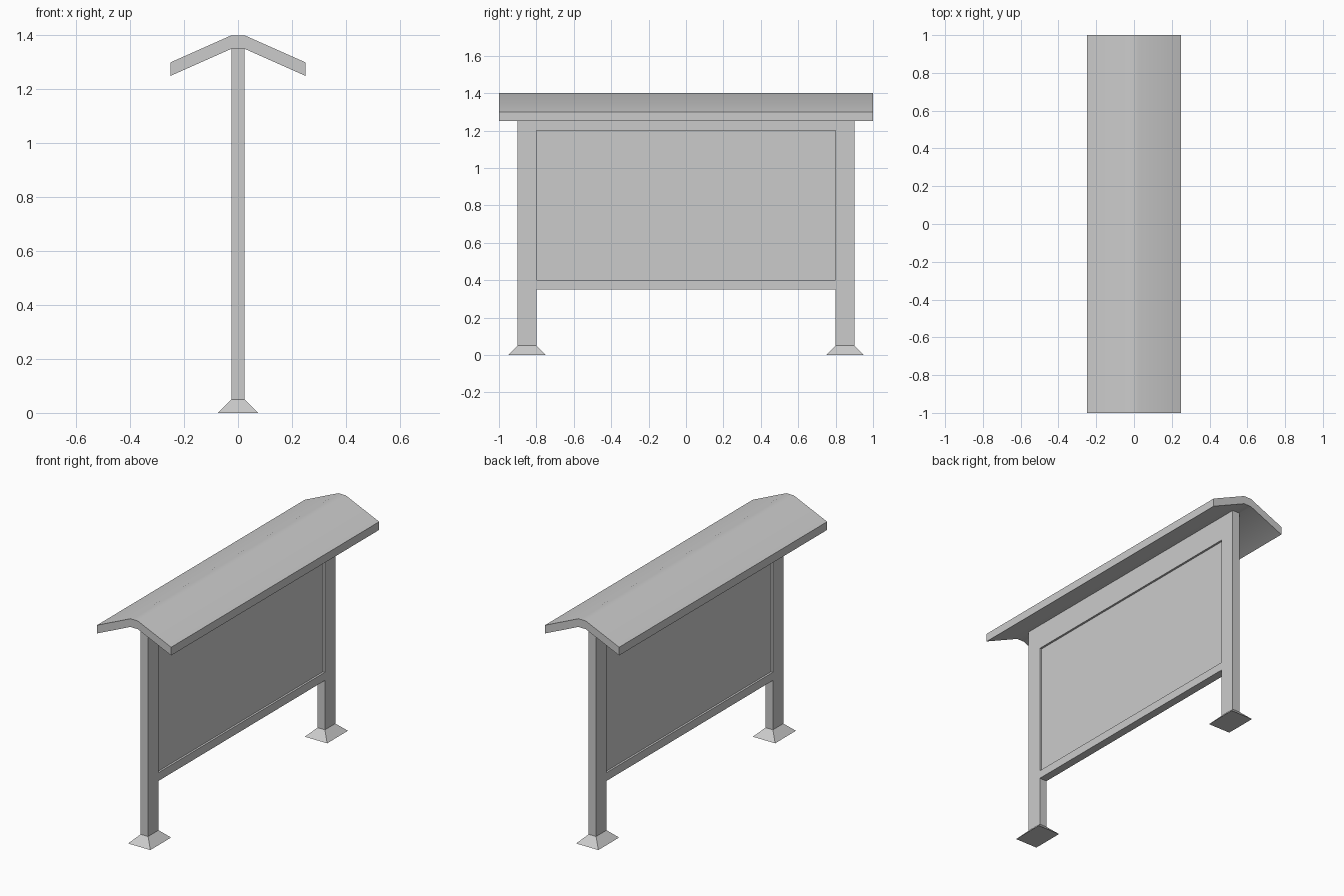
import bpy, math

if "Cube" in bpy.data.objects:
    bpy.data.objects.remove(bpy.data.objects["Cube"])


def make_mesh(name, verts, faces):
    mesh = bpy.data.meshes.new(name)
    mesh.from_pydata(verts, [], faces)
    obj = bpy.data.objects.new(name, mesh)
    bpy.context.collection.objects.link(obj)
    return obj


def prism(name, bottom, top):
    """Join two matching loops of points into a closed solid."""
    n = len(bottom)
    sides = [(i, (i + 1) % n, n + (i + 1) % n, n + i) for i in range(n)]
    return make_mesh(name, bottom + top,
                     [tuple(reversed(range(n)))] + sides + [tuple(range(n, 2 * n))])


def rect(hx, y0, y1, z):
    return [(-hx, y0, z), (hx, y0, z), (hx, y1, z), (-hx, y1, z)]


def box(name, hx, y0, y1, z0, z1):
    return prism(name, rect(hx, y0, y1, z0), rect(hx, y0, y1, z1))


HALF = 0.025  # half thickness of the frame

# Posts and flared feet
for side, label in ((-1, "front"), (1, "back")):
    y = 0.85 * side
    box(label + "_post", HALF, y - 0.05, y + 0.05, 0.05, 1.35)
    prism(label + "_foot", rect(0.075, y - 0.1, y + 0.1, 0),
          rect(HALF, y - 0.05, y + 0.05, 0.05))

# Rails and recessed board
box("lower_rail", HALF, -0.8, 0.8, 0.35, 0.4)
box("upper_rail", HALF, -0.8, 0.8, 1.2, 1.35)
box("display_board", 0.0125, -0.8, 0.8, 0.4, 1.2)

# Roof: bent cross-section extruded along y, softly shaded over the ridge
lower = [(-0.25, 1.25), (-0.025, 1.35), (0.025, 1.35), (0.25, 1.25)]
profile = lower + [(x, z + 0.05) for x, z in reversed(lower)]
roof = prism("roof", [(x, 1, z) for x, z in profile], [(x, -1, z) for x, z in profile])
bpy.context.view_layer.objects.active = roof
roof.select_set(True)
bpy.ops.object.shade_smooth_by_angle(angle=math.radians(30))
